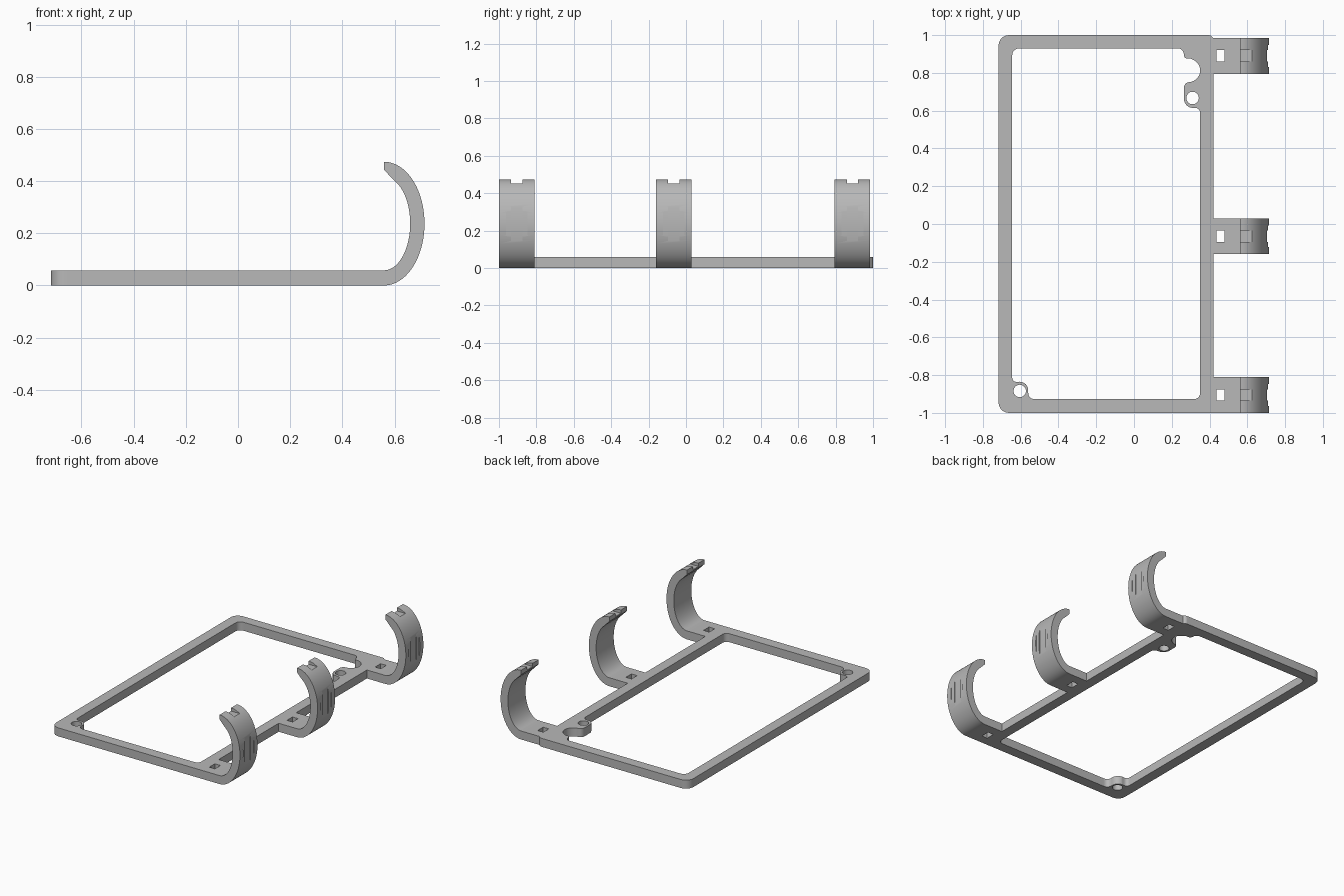
import bpy, bmesh
from math import pi, sin, cos
from mathutils import Vector, Matrix

old = bpy.data.objects.get("Cube")
if old:
    bpy.data.objects.remove(old, do_unlink=True)

grey = bpy.data.materials.new("plain grey")
grey.use_nodes = True
colour = (0.48, 0.48, 0.48, 1)
grey.diffuse_color = colour
grey.node_tree.nodes["Principled BSDF"].inputs["Base Color"].default_value = colour


def arc(cx, cy, rx, ry, start, end, n=24):
    """Points on an elliptical arc, angles in half turns."""
    angles = [pi * (start + (end - start) * i / n) for i in range(n + 1)]
    return [(cx + rx * cos(a), cy + ry * sin(a)) for a in angles]


def fillet(corners, n=8):
    """Round each (x, y, radius) corner, with radius measured along the edges."""
    out = []
    for i, (x, y, r) in enumerate(corners):
        p = Vector((x, y))
        if r == 0:
            out.append((x, y))
            continue
        a = p + (Vector(corners[i - 1][:2]) - p).normalized() * r
        b = p + (Vector(corners[(i + 1) % len(corners)][:2]) - p).normalized() * r
        w = 0.75 ** 0.5
        for k in range(n + 1):
            t = k / n
            wa, wp, wb = (1 - t) ** 2, 2 * w * t * (1 - t), t * t
            out.append(tuple((a * wa + p * wp + b * wb) / (wa + wp + wb)))
    return out


def extrude(name, loops, depth, matrix):
    """Fill outlines (inner loops become holes) and give them depth."""
    curve = bpy.data.curves.new(name, "CURVE")
    curve.dimensions = "2D"
    curve.fill_mode = "BOTH"
    curve.extrude = depth / 2
    for loop in loops:
        spline = curve.splines.new("POLY")
        spline.points.add(len(loop) - 1)
        for point, (x, y) in zip(spline.points, loop):
            point.co = (x, y, 0, 1)
        spline.use_cyclic_u = True
    obj = bpy.data.objects.new(name, curve)
    bpy.context.collection.objects.link(obj)
    activate(obj)
    bpy.ops.object.convert(target="MESH")
    obj = bpy.context.object
    obj.name = name
    bm = bmesh.new()
    bm.from_mesh(obj.data)
    bmesh.ops.remove_doubles(bm, verts=bm.verts, dist=0.0001)
    bmesh.ops.transform(bm, matrix=matrix, verts=bm.verts)
    bmesh.ops.recalc_face_normals(bm, faces=bm.faces)
    bm.to_mesh(obj.data)
    bm.free()
    obj.data.materials.clear()
    obj.data.materials.append(grey)
    return obj


def activate(obj):
    bpy.ops.object.select_all(action="DESELECT")
    obj.select_set(True)
    bpy.context.view_layer.objects.active = obj


def cut_box(obj, low, high):
    """Cut a box out of a part."""
    bpy.ops.mesh.primitive_cube_add(size=1)
    cutter = bpy.context.object
    cutter.hide_render = True
    low, high = Vector(low), Vector(high)
    cutter.data.transform(Matrix.Translation((low + high) / 2)
                          @ Matrix.Diagonal((*(high - low), 1)))
    cutter.data.materials.append(grey)
    activate(obj)
    mod = obj.modifiers.new("cut", "BOOLEAN")
    mod.operation = "DIFFERENCE"
    mod.solver = "EXACT"
    mod.object = cutter
    bpy.ops.object.modifier_apply(modifier=mod.name)
    bpy.data.objects.remove(cutter, do_unlink=True)


def finish(obj):
    activate(obj)
    bpy.ops.object.shade_smooth_by_angle(angle=pi / 6)


THICK = 0.058
EDGE = 0.42

# Flat frame with two screw lugs
outer = fillet([(-0.717, -1, 0.06), (EDGE, -1, 0), (EDGE, 0.985, 0),
                (0.405, 1, 0.01), (-0.717, 1, 0.06)])
inner = fillet([(0.35, -0.927, 0.035), (0.35, 0.615, 0.035)])
inner += arc(0.31, 0.665, 0.046, 0.05, 1.5, 1, 10)[:]
inner += fillet([(0.264, 0.70, 0), (0.264, 0.752, 0.035), (0.30, 0.752, 0)])
inner += arc(0.29, 0.813, 0.06, 0.061, -0.4, 0.4)
inner += fillet([(0.30, 0.876, 0), (0.264, 0.876, 0.02),
                 (0.264, 0.93, 0.035), (-0.645, 0.93, 0.04),
                 (-0.645, -0.836, 0.025), (-0.61, -0.836, 0)])
inner += arc(-0.605, -0.88, 0.045, 0.045, 0.5, 0, 12)
inner += fillet([(-0.56, -0.89, 0), (-0.56, -0.927, 0.034), (-0.51, -0.927, 0)])

# Rebuild the start of the opening so its lower right corner is rounded
inner = fillet([(-0.51, -0.927, 0), (0.35, -0.927, 0.035),
                (0.35, 0.615, 0.03), (0.31, 0.615, 0)]) + inner[18:-1]
holes = [arc(x, y, 0.033, 0.033, 0, 2, 32)[:-1]
         for x, y in ((0.31, 0.667), (-0.605, -0.884))]
frame = extrude("frame", [outer, inner] + holes, THICK,
                Matrix.Translation((0, 0, THICK / 2)))
finish(frame)

# Curved hooks along the side
profile = [(EDGE, 0)] + arc(0.56, 0.237, 0.155, 0.237, -0.5, 0.5, 40)
profile += [(0.56, 0.443)]
profile += arc(0.56, 0.237, 0.1, 0.179, 0.37, -0.5, 36) + [(EDGE, THICK)]
for name, y in (("front", -0.905), ("middle", -0.065), ("back", 0.89)):
    hook = extrude(name + "_hook", [profile], 0.19,
                   Matrix.Translation((0, y, 0)) @ Matrix.Rotation(pi / 2, 4, "X"))
    # Strap hole, tip notch and shallow strap recess
    cut_box(hook, (0.437, y - 0.03, -0.1), (0.48, y + 0.03, 0.1))
    cut_box(hook, (0.5, y - 0.03, 0.452), (0.65, y + 0.03, 0.6))
    cut_box(hook, (0.709, y - 0.058, 0.1), (0.8, y + 0.058, 0.4))
    cut_box(hook, (0.703, y - 0.03, 0.1), (0.8, y + 0.03, 0.4))
    finish(hook)
